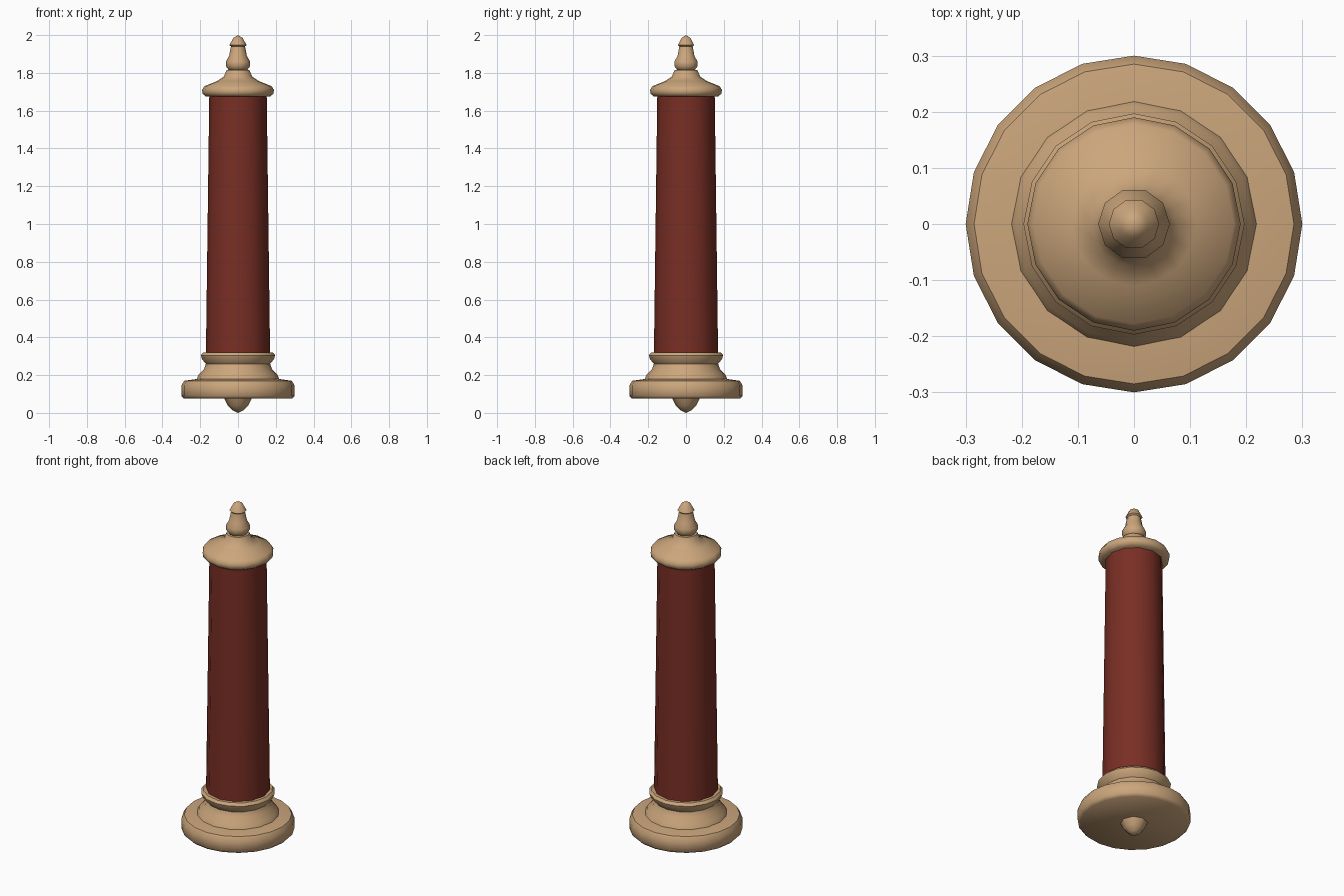
import bpy, bmesh, math

cube = bpy.data.objects.get("Cube")
if cube:
    bpy.data.objects.remove(cube, do_unlink=True)


def material(name, rgb):
    m = bpy.data.materials.new(name)
    m.use_nodes = True
    m.diffuse_color = (*rgb, 1)
    bsdf = m.node_tree.nodes["Principled BSDF"]
    bsdf.inputs["Base Color"].default_value = (*rgb, 1)
    bsdf.inputs["Roughness"].default_value = 0.8
    return m


tan = material("tan stone", (0.60, 0.38, 0.20))
red = material("dark red", (0.19, 0.028, 0.018))


def turned(name, profile, sides, mat, sharp=50):
    """Revolve a closed (radius, height) profile around the z axis."""
    bm = bmesh.new()
    rings = []
    for r, z in profile:
        if r == 0:
            rings.append([bm.verts.new((0, 0, z))] * sides)
        else:
            steps = [math.tau * i / sides for i in range(sides)]
            rings.append([bm.verts.new((r * math.cos(a), r * math.sin(a), z)) for a in steps])
    for low, high in zip(rings, rings[1:]):
        for i in range(sides):
            j = (i + 1) % sides
            corners = dict.fromkeys((low[i], low[j], high[j], high[i]))
            bm.faces.new(list(corners))
    bmesh.ops.recalc_face_normals(bm, faces=bm.faces)
    mesh = bpy.data.meshes.new(name)
    bm.to_mesh(mesh)
    bm.free()
    mesh.materials.append(mat)
    obj = bpy.data.objects.new(name, mesh)
    bpy.context.collection.objects.link(obj)
    bpy.ops.object.select_all(action='DESELECT')
    obj.select_set(True)
    bpy.context.view_layer.objects.active = obj
    bpy.ops.object.shade_smooth_by_angle(angle=math.radians(sharp))
    return obj


# Small pointed knob under the base
turned("bottom_knob", [(0, 0), (0.03, 0.015), (0.055, 0.04), (0.075, 0.08), (0, 0.08)], 8, tan)

# Broad round foot
turned("foot_disc", [(0, 0.075), (0.285, 0.075), (0.3, 0.09), (0.3, 0.145),
                     (0.285, 0.17), (0.215, 0.18), (0, 0.18)], 20, tan)

# Waisted collar that holds the shaft
turned("base_collar", [(0, 0.17), (0.22, 0.175), (0.21, 0.2), (0.18, 0.23), (0.17, 0.26),
                       (0.19, 0.283), (0.197, 0.305), (0.185, 0.32), (0, 0.32)], 16, tan)

# Tapered shaft
turned("shaft", [(0, 0.3), (0.17, 0.3), (0.152, 1.685), (0, 1.685)], 12, red)

# Flared cap
turned("cap", [(0, 1.675), (0.17, 1.675), (0.188, 1.69), (0.19, 1.71), (0.178, 1.73),
               (0.11, 1.757), (0.075, 1.78), (0.06, 1.815), (0, 1.82)], 16, tan)

# Bulb and pointed tip
turned("finial", [(0, 1.805), (0.045, 1.81), (0.064, 1.835), (0.064, 1.86), (0.047, 1.89),
                  (0.037, 1.94), (0.045, 1.947), (0.025, 1.985), (0, 2.0)], 10, tan)
